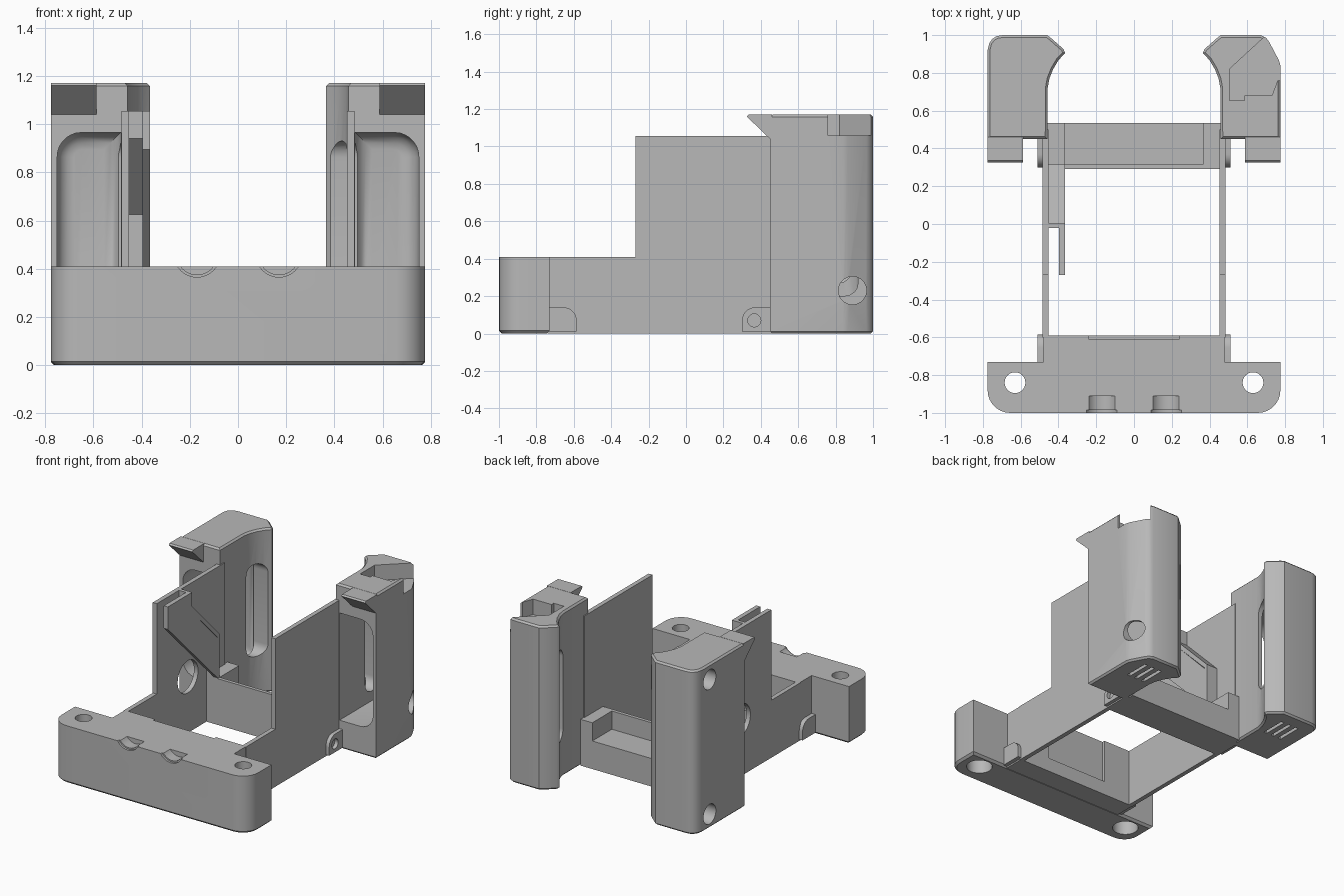
import bpy, bmesh
from math import pi, sin, cos

cube = bpy.data.objects.get("Cube")
if cube:
    bpy.data.objects.remove(cube, do_unlink=True)

grey = bpy.data.materials.new("plain_grey")
grey.use_nodes = True
colour = (0.48, 0.48, 0.48, 1)
grey.diffuse_color = colour
grey.node_tree.nodes["Principled BSDF"].inputs["Base Color"].default_value = colour

MAP = {"x": lambda u, v, w: (w, u, v),
       "y": lambda u, v, w: (u, w, v),
       "z": lambda u, v, w: (u, v, w)}


def prism(name, pts, axis, a, b, low=0, high=0, seg=1):
    """Extrude a 2D outline along an axis, optionally bevelling either end."""
    bm = bmesh.new()
    ends = [[bm.verts.new(MAP[axis](u, v, w)) for u, v in pts] for w in (a, b)]
    caps = [bm.faces.new(e) for e in ends]
    n = len(pts)
    for i in range(n):
        j = (i + 1) % n
        bm.faces.new((ends[0][i], ends[0][j], ends[1][j], ends[1][i]))
    bmesh.ops.recalc_face_normals(bm, faces=bm.faces)
    for cap, size in zip(caps, (low, high)):
        if size:
            bmesh.ops.bevel(bm, geom=list(cap.edges), offset=size, segments=seg,
                            profile=0.5, affect="EDGES")
    bmesh.ops.recalc_face_normals(bm, faces=bm.faces)
    mesh = bpy.data.meshes.new(name)
    bm.to_mesh(mesh)
    bm.free()
    mesh.materials.append(grey)
    obj = bpy.data.objects.new(name, mesh)
    bpy.context.collection.objects.link(obj)
    return obj


def rect(u0, u1, v0, v1, r=(0, 0, 0, 0), steps=7):
    """Rectangle outline; radii go low-low, high-low, high-high, low-high."""
    u0, u1 = sorted((u0, u1))
    corners = ((u0, v0, 1, 1), (u1, v0, -1, 1), (u1, v1, -1, -1), (u0, v1, 1, -1))
    pts = []
    for k, (u, v, su, sv) in enumerate(corners):
        if not r[k]:
            pts.append((u, v))
            continue
        for i in range(steps + 1):
            t = pi + k * pi / 2 + i * pi / 2 / steps
            pts.append((u + su * r[k] + r[k] * cos(t), v + sv * r[k] + r[k] * sin(t)))
    return pts


def circle(u, v, r, n=32):
    return [(u + r * cos(2 * pi * i / n), v + r * sin(2 * pi * i / n)) for i in range(n)]


def box(name, x, y, z):
    return prism(name, rect(*x, *y), "z", *z)


def cut(obj, *cutters):
    for c in cutters:
        c.hide_render = True
        mod = obj.modifiers.new("cut", "BOOLEAN")
        mod.operation, mod.solver, mod.object = "DIFFERENCE", "EXACT", c
        bpy.context.view_layer.objects.active = obj
        bpy.ops.object.modifier_apply(modifier=mod.name)
        bpy.data.objects.remove(c, do_unlink=True)


# Front bar with screw holes and cable notches
bar = prism("front_bar", rect(-.775, .775, -1, -.73, (.12, .12, 0, 0)), "z", 0, .41, low=.015)
for s in (-1, 1):
    cut(bar,
        prism("hole", circle(s * .63, -.84, .055), "z", -.1, .5),
        prism("counterbore", circle(s * .63, -.84, .085), "z", -.1, .12),
        prism("notch", circle(s * .17, .46, .085), "y", -.99, -.91),
        prism("notch_rim", circle(s * .17, .46, .095), "y", -1.1, -.985))
tongue = box("front_tongue", (-.48, .48), (-.74, -.59), (0, .41))
cut(tongue, box("recess", (-.24, .24), (-.61, -.5), (.1, .5)))

# Side walls, stepped down toward the front
wall_outline = [(-.6, 0), (.5, 0), (.5, 1.055), (-.27, 1.055), (-.27, .41), (-.6, .41)]
right_wall = prism("left_wall", wall_outline, "x", .452, .484)
far_wall = prism("right_wall", wall_outline, "x", -.484, -.452)
cut(far_wall, prism("port", circle(.08, .4, .115), "x", -.6, -.44))

# Sloped channel on the inside of one wall
prism("channel_plate", [(-.27, 1.055), (-.27, .895), (.29, .335), (.29, .62), (-.02, .94),
                        (-.02, 1.055)], "x", -.397, -.365)
prism("channel_cover", [(-.02, 1.055), (-.02, .94), (.29, .625), (.29, .32), (.315, .32),
                        (.315, .64), (.005, .955), (.005, 1.055)], "x", -.46, -.365)

# Rear crossbar tray
box("rear_crossbar", (-.46, .46), (.29, .535), (0, .2))
box("tray_front_lip", (-.46, .46), (.29, .315), (.19, .33))
for s, side in ((-1, "right"), (1, "left")):
    box(side + "_tray_post", (s * .365, s * .47), (.29, .535), (.19, .33))

# Low screw lugs beside the walls
for s, side in ((-1, "right"), (1, "left")):
    x = sorted((s * .47, s * .51))
    prism(side + "_front_lug", rect(-.74, -.585, .01, .14, (0, 0, .07, 0)), "x", *x)
    lug = prism(side + "_rear_lug", rect(.3, .46, .01, .14, (0, 0, 0, .07)), "x", *x)
    cut(lug, prism("hole", circle(.365, .07, .035, 20), "x", x[0] - .02, x[1] + .02))

# Rear towers
horn = [(.46, 1), (.44, .985), (.372, .925), (.365, .905), (.4, .867), (.428, .82), (.448, .77),
        (.457, .72), (.458, .45)]
square_corner = [(.775, .45), (.775, .92), (.766, .957), (.75, .98), (.728, .994), (.695, 1)]
slant_corner = [(.775, .45), (.775, .84), (.768, .865), (.715, .965), (.7, .985), (.67, 1)]
for s, side, corner in ((-1, "right", square_corner), (1, "left", slant_corner)):
    def mirror(pts):
        return [(s * u, v) for u, v in pts]

    tower = prism(side + "_tower", mirror(corner + horn), "z", 0, 1.17, .012, .012)
    r = (0, .1, .1, 0) if s > 0 else (.1, 0, 0, .1)
    cut(tower,
        prism("cavity", rect(s * .486, s * .75, .2, .965, r), "y", .3, .92, high=.07, seg=4),
        prism("slot", rect(.74, .885, .27, .93, (.07,) * 4), "x", *sorted((s * .3, s * .55))))
    # Bottom vents
    for i in range(3):
        x = s * (.53 + .06 * i)
        cut(tower, box("vent", (x - .012, x + .012), (.72, .9), (-.1, .04)))
    # Overhanging hook at the top front
    prism(side + "_hook", [(.46, 1.03), (.46, 1.17), (.335, 1.17), (.325, 1.16)], "x",
          *sorted((s * .588, s * .775)))
    # Side screw holes
    holes = [(.84, .1, .07), (.84, 1.06, .07)] if s < 0 else [(.89, .23, .075)]
    for y, z, rad in holes:
        cut(tower, prism("side_hole", circle(y, z, rad), "x", *sorted((s * .66, s * .9))))
    # Open pocket in the top of one tower
    if s > 0:
        cut(tower, prism("pocket", [(.505, .655), (.585, .655), (.585, .68), (.73, .68),
                                    (.76, .76), (.9, .76), (.9, 1.1), (.69, 1.1), (.69, .99),
                                    (.505, .82)], "z", 1.06, 1.3))

# Smooth the rounded surfaces, keep edges sharp
bpy.ops.object.select_all(action="DESELECT")
for obj in bpy.context.collection.objects:
    if obj.type == "MESH":
        obj.select_set(True)
        bpy.context.view_layer.objects.active = obj
bpy.ops.object.shade_smooth_by_angle(angle=pi / 6)
